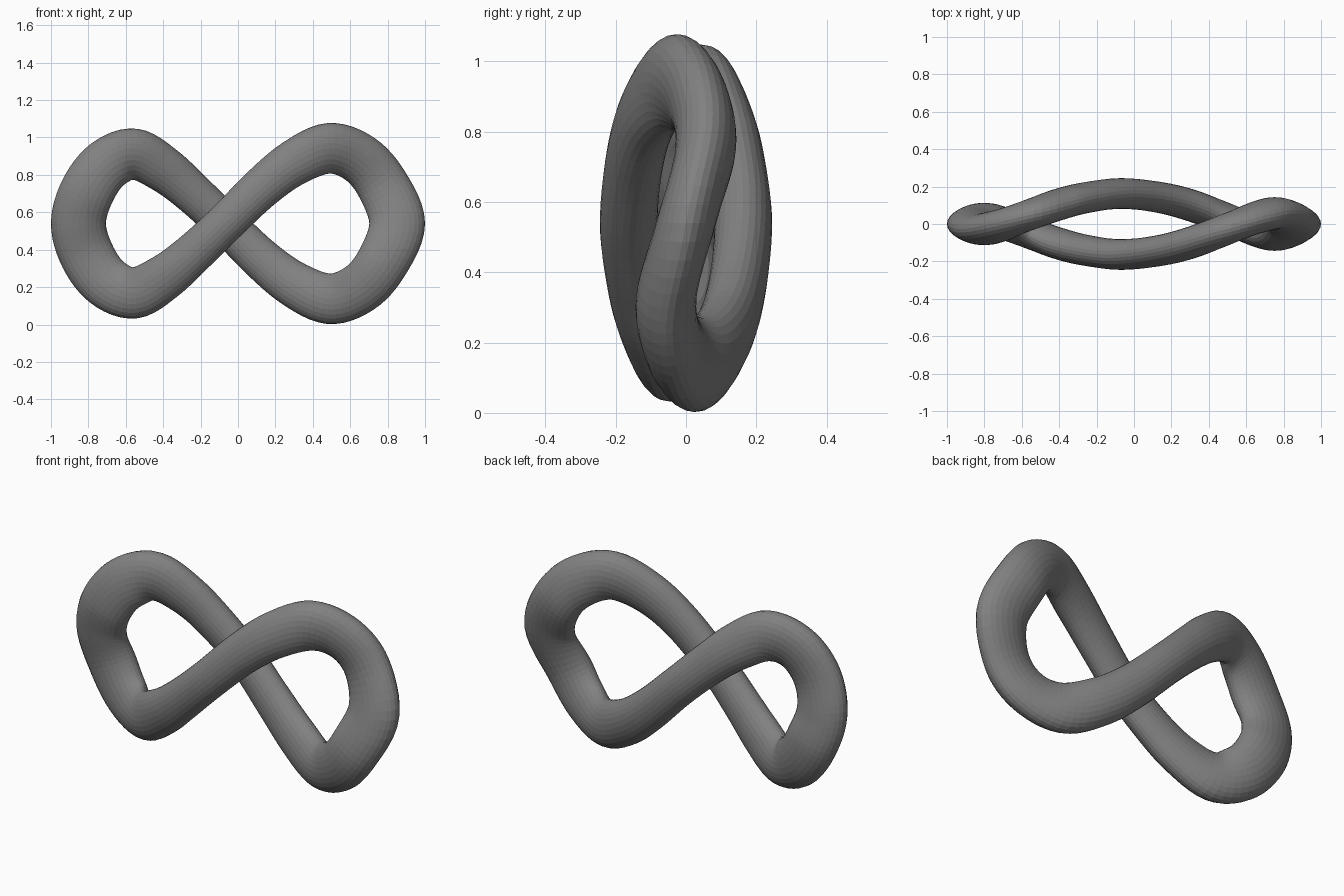
import bpy, bmesh, math
from mathutils import Vector

if "Cube" in bpy.data.objects:
    bpy.data.objects.remove(bpy.data.objects["Cube"])

MID = 0.54      # height of the symmetry axis
SIDES = 28      # faces around the tube
STEPS = 6       # rings between path points
SPAN = 4        # samples used to smooth the tube's direction

# half of the loop, right end to left end over the front strand:
# x, y, z above the axis, half width in the front plane, half depth
half = [
    (0.851, 0.000, 0.000, 0.149, 0.086),
    (0.770, 0.056, 0.210, 0.140, 0.086),
    (0.650, 0.033, 0.347, 0.136, 0.088),
    (0.485, -0.032, 0.402, 0.135, 0.090),
    (0.300, -0.101, 0.325, 0.123, 0.087),
    (0.125, -0.144, 0.190, 0.112, 0.083),
    (-0.070, -0.163, 0.000, 0.106, 0.082),
    (-0.245, -0.143, -0.165, 0.111, 0.083),
    (-0.390, -0.108, -0.285, 0.123, 0.086),
    (-0.550, -0.053, -0.370, 0.137, 0.088),
    (-0.700, 0.004, -0.315, 0.141, 0.087),
    (-0.806, 0.027, -0.172, 0.146, 0.086),
    (-0.853, 0.000, 0.000, 0.147, 0.085),
]
# the other half is the first turned 180 degrees about the x axis
path = half + [(x, -y, -z, w, d) for x, y, z, w, d in half[-2:0:-1]]


def spline(a, b, c, d, t):
    return 0.5 * (2 * b + (c - a) * t + (2 * a - 5 * b + 4 * c - d) * t ** 2
                  + (3 * b - a - 3 * c + d) * t ** 3)


# smooth closed path
n = len(path)
samples = []
for i in range(n):
    p = [path[(i + k) % n] for k in (-1, 0, 1, 2)]
    for s in range(STEPS):
        samples.append([spline(*q, s / STEPS) for q in zip(*p)])

# oval tube swept along the path
bm = bmesh.new()
rings = []
m = len(samples)
for i, (x, y, z, w, d) in enumerate(samples):
    a, b = samples[i - SPAN], samples[(i + SPAN) % m]
    tangent = Vector((b[0] - a[0], 0, b[2] - a[2])).normalized()
    side = Vector((-tangent.z, 0, tangent.x))
    ring = []
    for k in range(SIDES):
        ang = 2 * math.pi * k / SIDES
        co = Vector((x, y, z + MID)) + side * w * math.cos(ang)
        co.y += d * math.sin(ang)
        ring.append(bm.verts.new(co))
    rings.append(ring)
for i in range(m):
    r, q = rings[i], rings[(i + 1) % m]
    for k in range(SIDES):
        j = (k + 1) % SIDES
        bm.faces.new((r[k], r[j], q[j], q[k]))
bmesh.ops.recalc_face_normals(bm, faces=bm.faces)

mesh = bpy.data.meshes.new("figure_eight_loop")
bm.to_mesh(mesh)
bm.free()
loop = bpy.data.objects.new("figure_eight_loop", mesh)
bpy.context.collection.objects.link(loop)

# dark grey
grey = bpy.data.materials.new("dark_grey")
grey.diffuse_color = (0.22, 0.22, 0.22, 1)
grey.use_nodes = True
grey.node_tree.nodes["Principled BSDF"].inputs["Base Color"].default_value = grey.diffuse_color
mesh.materials.append(grey)
